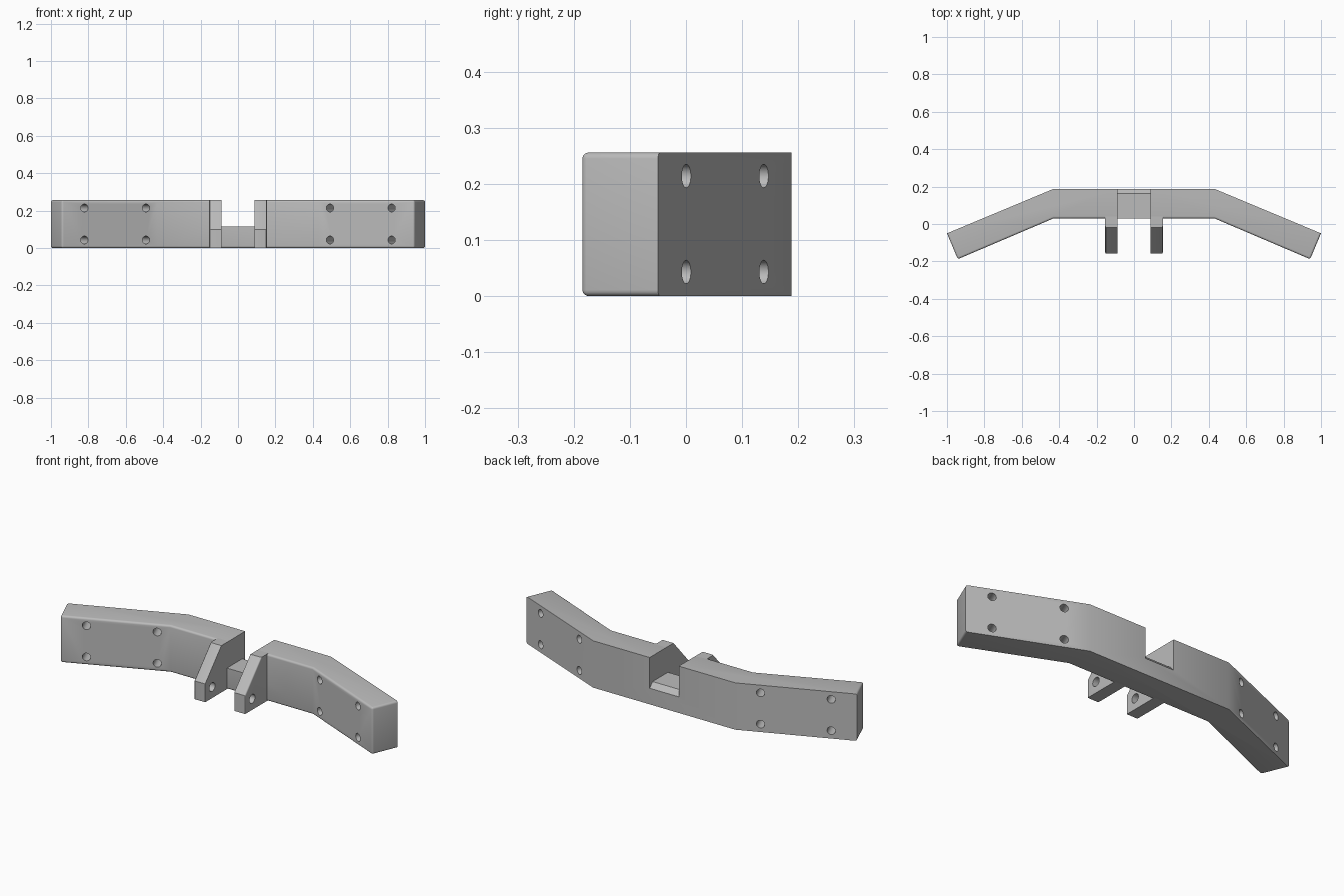
import bpy, bmesh, math
from mathutils import Vector, Matrix

cube = bpy.data.objects.get("Cube")
if cube:
    bpy.data.objects.remove(cube, do_unlink=True)

HEIGHT = 0.256
ANGLE = math.radians(22.8)

grey = bpy.data.materials.new("plain grey")
grey.use_nodes = True
grey.diffuse_color = (0.5, 0.5, 0.5, 1)
grey.node_tree.nodes["Principled BSDF"].inputs["Base Color"].default_value = (0.5, 0.5, 0.5, 1)


def make_object(name, bm):
    bmesh.ops.recalc_face_normals(bm, faces=bm.faces)
    mesh = bpy.data.meshes.new(name)
    bm.to_mesh(mesh)
    bm.free()
    mesh.materials.append(grey)
    obj = bpy.data.objects.new(name, mesh)
    bpy.context.collection.objects.link(obj)
    return obj


def prism(points, offset):
    """Extrude a closed outline of 3D points along an offset."""
    bm = bmesh.new()
    face = bm.faces.new([bm.verts.new(p) for p in points])
    new = bmesh.ops.extrude_face_region(bm, geom=[face])["geom"]
    bmesh.ops.translate(bm, vec=offset, verts=[v for v in new if isinstance(v, bmesh.types.BMVert)])
    return bm


def round_edges(bm, rule, radius, segments=4):
    edges = [e for e in bm.edges if rule(*(v.co for v in e.verts))]
    bmesh.ops.bevel(bm, geom=edges, offset=radius, segments=segments, profile=0.5, affect='EDGES')


def cylinder(centre, axis, radius, length):
    bm = bmesh.new()
    turn = Vector((0, 0, 1)).rotation_difference(Vector(axis)).to_matrix().to_4x4()
    bmesh.ops.create_cone(bm, cap_ends=True, segments=32, radius1=radius, radius2=radius,
                          depth=length, matrix=Matrix.Translation(centre) @ turn)
    return bm


def cut(obj, bm):
    cutter = make_object("cutter", bm)
    cutter.hide_render = True
    mod = obj.modifiers.new("cut", 'BOOLEAN')
    mod.operation = 'DIFFERENCE'
    mod.solver = 'EXACT'
    mod.object = cutter
    bpy.context.view_layer.objects.active = obj
    bpy.ops.object.modifier_apply(modifier=mod.name)
    bpy.data.objects.remove(cutter, do_unlink=True)


def shade(obj):
    bpy.ops.object.select_all(action='DESELECT')
    obj.select_set(True)
    bpy.context.view_layer.objects.active = obj
    bpy.ops.object.shade_smooth_by_angle(angle=math.radians(30))


# Bent bar, with rounded front and end edges
half = [(0.43, 0.188), (1.0, -0.05), (0.942, -0.188), (0.43, 0.03)]
outline = half + [(-x, y) for x, y in reversed(half)]
bm = prism([(x, y, 0) for x, y in outline], (0, 0, HEIGHT))


def front_edge(a, b):
    if abs(a.z - b.z) > 0.1:
        return a.y < -0.1
    return min(a.y, b.y) < 0.1 and max(a.y, b.y) < 0.1


round_edges(bm, front_edge, 0.011)
bar = make_object("bent_bar", bm)

# Central notch with a chamfered back edge
notch = [(-0.05, 0.115), (0.163, 0.115), (0.188, 0.088), (0.25, 0.088), (0.25, 0.4), (-0.05, 0.4)]
cut(bar, prism([(-0.088, y, z) for y, z in notch], (0.176, 0, 0)))

# Bolt holes through both wings
for side in (-1, 1):
    axis = (side * math.sin(ANGLE), math.cos(ANGLE), 0)
    for x, y in ((0.52, 0.072), (0.85, -0.068)):
        for z in (0.043, 0.214):
            cut(bar, cylinder((side * x, y, z), axis, 0.021, 0.4))
shade(bar)

# Pair of sloped hinge ears with a pin hole
profile = [(0.045, 0), (-0.158, 0), (-0.158, 0.1), (-0.018, HEIGHT), (0.045, HEIGHT)]
for side, label in ((1, "left"), (-1, "right")):
    bm = prism([(side * 0.088, y, z) for y, z in profile], (side * 0.066, 0, 0))
    round_edges(bm, lambda a, b: abs(a.x - b.x) < 0.01 and abs(a.x) > 0.1 and min(a.y, b.y) < -0.1
                and max(a.y, b.y) < 0, 0.006, 3)
    ear = make_object(label + "_hinge_ear", bm)
    cut(ear, cylinder((side * 0.12, -0.097, 0.06), (1, 0, 0), 0.024, 0.2))
    shade(ear)
